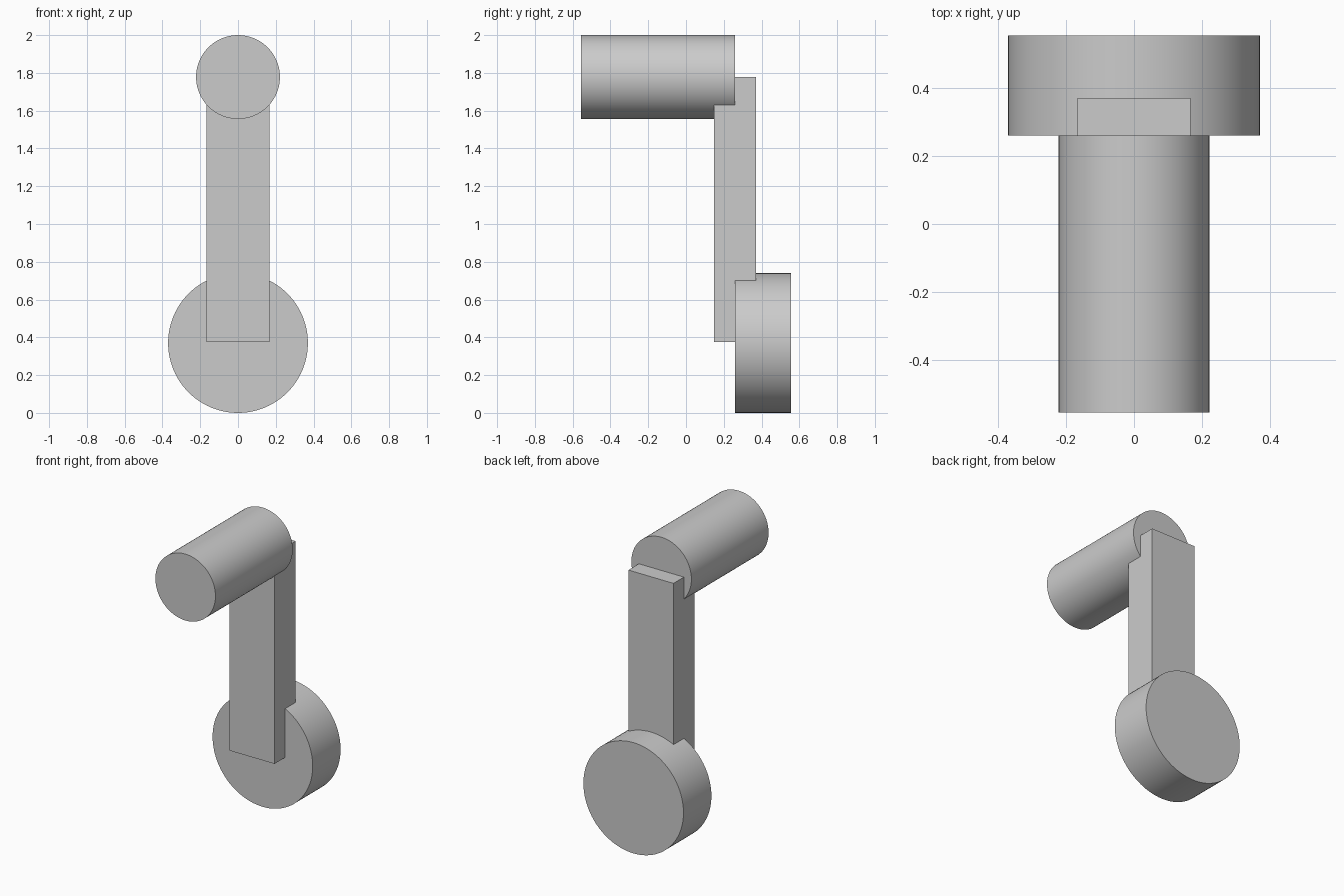
import bpy
from math import radians

cube = bpy.data.objects.get("Cube")
if cube:
    bpy.data.objects.remove(cube, do_unlink=True)

grey = bpy.data.materials.new("plain grey")
grey.use_nodes = True
colour = (0.6, 0.6, 0.6, 1)
grey.diffuse_color = colour
grey.node_tree.nodes["Principled BSDF"].inputs["Base Color"].default_value = colour


def finish(name):
    obj = bpy.context.object
    obj.name = name
    obj.data.materials.append(grey)
    return obj


def cylinder_along_y(name, radius, front, back, z):
    bpy.ops.mesh.primitive_cylinder_add(
        vertices=96, radius=radius, depth=back - front,
        location=(0, (front + back) / 2, z), rotation=(radians(90), 0, 0))
    finish(name)
    bpy.ops.object.shade_smooth_by_angle(angle=radians(30))


# Handle grip at the top and round hub at the bottom
cylinder_along_y("handle_grip", 0.222, -0.555, 0.26, 1.778)
cylinder_along_y("hub_disc", 0.37, 0.26, 0.555, 0.37)

# Flat arm joining the two, sunk into both
bpy.ops.mesh.primitive_cube_add(size=1, location=(0, 0.259, 1.076))
arm = finish("crank_arm")
arm.scale = (0.333, 0.222, 1.404)
bpy.ops.object.transform_apply(location=False, rotation=False, scale=True)
